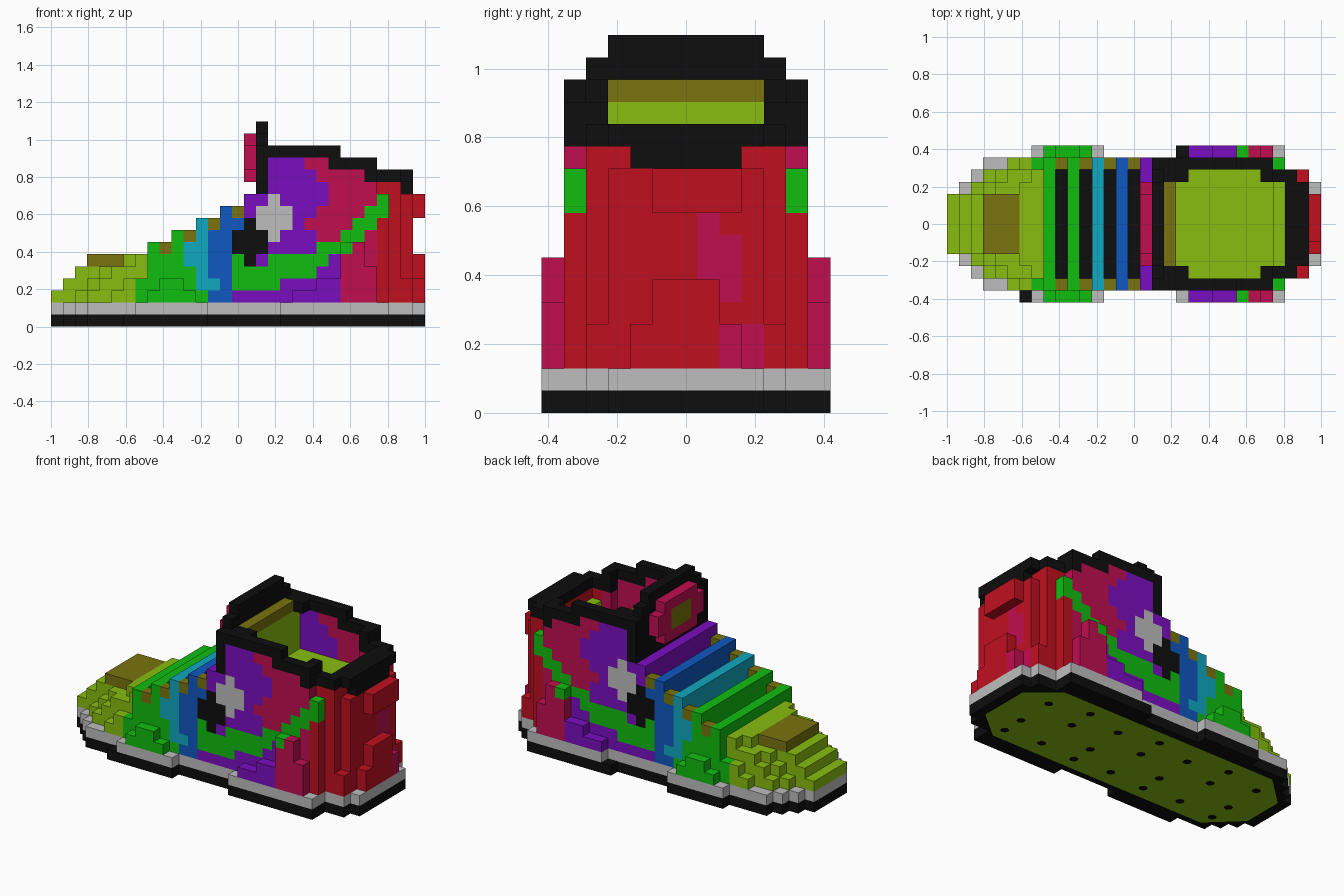
import bpy, bmesh, math
from mathutils import Vector

cube = bpy.data.objects.get("Cube")
if cube:
    bpy.data.objects.remove(cube, do_unlink=True)

V = 2 / 31                      # edge of one block
MID = 6                         # centre row across the width
PALETTE = {"black": "0E0E0E", "grey": "BEBEBE", "lime": "88BE10", "olive": "7A740E",
           "green": "10BE10", "teal": "10A8C0", "blue": "1058C0", "purple": "7A0EC0",
           "crimson": "C00E50", "red": "C01020"}


def make_material(name, code):
    mat = bpy.data.materials.new(name)
    mat.use_nodes = True
    srgb = [int(code[n:n + 2], 16) / 255 for n in (0, 2, 4)]
    rgba = [c / 12.92 if c < 0.04 else ((c + 0.055) / 1.055) ** 2.4 for c in srgb] + [1]
    mat.diffuse_color = rgba
    mat.node_tree.nodes["Principled BSDF"].inputs["Base Color"].default_value = rgba
    return mat


materials = {n: make_material(n, c) for n, c in PALETTE.items()}
names = list(PALETTE)
cells = {}                      # block position -> (part, colour)


def fill(part, colour, i0, i1, half, k0, k1, sides_only=False):
    """Fill a block run, symmetric about the centre row; colour may be a rule."""
    rows = (MID - half, MID + half) if sides_only else range(MID - half, MID + half + 1)
    for i in range(i0, i1 + 1):
        for j in rows:
            for k in range(k0, k1 + 1):
                cells[i, j, k] = (part, colour(i, j, k) if callable(colour) else colour)


# Painted pattern on the sides: patches over colour bands
SWOOSH = {15: (3, 5), 16: (3, 4), 17: (3, 4), 18: (3, 5), 19: (4, 5), 20: (4, 5),
          21: (4, 5), 22: (5, 6), 23: (6, 6), 24: (6, 7), 25: (7, 8), 26: (8, 9), 27: (9, 10)}


def patch(i, k, ci, low):
    """Rounded spot three blocks wide and four high."""
    return (i == ci and low <= k <= low + 3) or (abs(i - ci) == 1 and low < k < low + 3)


def paint(i, j, k):
    if i >= 29 and ((j in (7, 8) and 5 <= k - (j == 7) <= 7) or (j in (8, 9) and k < 4)):
        return "crimson"
    if patch(i, k, 16, 5):
        return "black"
    if patch(i, k, 18, 7):
        return "grey"
    if i in SWOOSH and SWOOSH[i][0] <= k <= SWOOSH[i][1]:
        return "green"
    if i >= 27:
        return "red"
    crimson_from = 24 if k < 7 else {7: 22, 8: 21, 9: 22, 12: 22, 13: 21}.get(k, 23)
    if i >= crimson_from:
        return "crimson"
    if i >= (15 if k < 3 else 16):
        return "purple"
    if i >= (14 if k == 3 or k > 7 else 13):
        return "blue"
    if i >= (11 if k > 4 else 12 if k > 2 else 13):
        return "teal"
    return "green" if i >= (7 if k < 4 else 8) else "lime"


# Outsole and midsole share one stepped outline
for part, colour, k in (("outsole", "black", 0), ("midsole", "grey", 1)):
    for i0, i1, half in ((0, 0, 2), (1, 1, 3), (2, 2, 4), (3, 18, 5), (7, 12, 6),
                         (19, 27, 6), (28, 29, 4), (30, 30, 3)):
        fill(part, colour, i0, i1, half, k, k)
cells[6, 0, 0] = ("outsole", "black")
del cells[19, 12, 1]

# Toe cap: terraced layers
TOE = {2: ((0, 1, 2), (2, 2, 3), (3, 4, 4), (5, 7, 5)),
       3: ((1, 2, 2), (3, 3, 3), (4, 5, 4), (6, 7, 5)),
       4: ((2, 3, 2), (4, 4, 3), (5, 7, 4)),
       5: ((6, 6, 3), (7, 7, 4))}
for k, runs in TOE.items():
    for i0, i1, half in runs:
        fill("toe_cap", paint, i0, i1, half, k, k)
fill("toe_cap", "olive", 3, 5, 2, 5, 5)

# Throat of the upper, with laces raised between dark gaps and olive eyelets
for i in range(8, 18):
    top = 6 + (i - 8) // 2
    fill("upper", paint, i, i, 5, 2, top)
    if i % 2 == 0:
        fill("laces", ("green", "green", "teal", "blue", "purple")[(i - 8) // 2], i, i, 4, top, top)
    elif i < 17:
        fill("eyelets", "olive", i, i, 5, top, top, True)
        for j in range(MID - 4, MID + 5):
            del cells[i, j, top]
        fill("tongue", "black", i, i, 4, top - 1, top - 1)

# Insole and padded lining
fill("insole", "lime", 18, 27, 4, 2, 9)
fill("lining", "lime", 18, 18, 4, 10, 13)
fill("lining", "olive", 18, 18, 3, 14, 14)
fill("lining", "lime", 27, 27, 3, 10, 10)

# Side walls, heel counter and heel tab
fill("upper", paint, 18, 23, 5, 2, 13, True)
fill("upper", paint, 24, 26, 5, 2, 12, True)
fill("upper", paint, 27, 27, 5, 2, 10, True)
fill("upper", paint, 26, 27, 4, 2, 11, True)
fill("heel", paint, 28, 28, 4, 2, 11)
fill("heel", paint, 29, 29, 3, 2, 10)
fill("heel", paint, 29, 29, 4, 2, 3)
fill("heel", paint, 30, 30, 2, 2, 3)
fill("heel", paint, 30, 30, 1, 4, 5)
fill("heel_tab", "red", 30, 30, 1, 9, 10)
for k in (9, 10):
    cells[30, 8, k] = ("heel_tab", "red")

# Flared panels along the bottom edge
for i, height in {8: 1, 9: 2, 10: 2, 11: 1, 20: 1, 21: 1, 22: 2, 23: 2,
                  24: 5, 25: 5, 26: 3}.items():
    fill("side_panels", paint, i, i, 6, 2, 1 + height, True)

# Collar steps down towards the heel
fill("collar", "black", 18, 23, 5, 14, 14, True)
fill("collar", "black", 18, 19, 4, 14, 14, True)
fill("collar", "black", 23, 26, 5, 13, 13, True)
fill("collar", "black", 26, 26, 5, 12, 12, True)
fill("collar", "black", 26, 26, 4, 12, 13, True)
fill("collar", "black", 27, 27, 4, 12, 12, True)
fill("collar", "black", 28, 28, 4, 12, 12)
fill("collar", "black", 29, 29, 3, 12, 12)
fill("collar", "black", 29, 29, 2, 11, 11)

# Tongue with its front badge
fill("tongue", "black", 17, 17, 5, 11, 14)
fill("tongue", "black", 17, 17, 4, 15, 15)
fill("tongue", "black", 17, 17, 3, 16, 16)
fill("tongue_badge", "crimson", 16, 16, 2, 12, 15)
fill("tongue_badge", "crimson", 16, 16, 3, 13, 14)
fill("tongue_badge", "olive", 16, 16, 1, 13, 14)


# Turn each part into a mesh of its exposed block faces
def build_part(part):
    bm = bmesh.new()
    verts = {}

    def corner(p):
        key = tuple(p)
        if key not in verts:
            verts[key] = bm.verts.new(((key[0] - 15.5) * V, (key[1] - 6.5) * V, key[2] * V))
        return verts[key]

    for pos, (owner, colour) in cells.items():
        if owner != part:
            continue
        for axis in range(3):
            for step in (0, 1):
                side = list(pos)
                side[axis] += 2 * step - 1
                if tuple(side) in cells:
                    continue
                loop = []
                for a, b in ((0, 0), (1, 0), (1, 1), (0, 1)):
                    p = list(pos)
                    p[axis] += step
                    p[(axis + 1) % 3] += a
                    p[(axis + 2) % 3] += b
                    loop.append(corner(p))
                face = bm.faces.new(loop if step else loop[::-1])
                face.material_index = names.index(colour)
    finish(part, bm, names)


def finish(name, bm, colours):
    mesh = bpy.data.meshes.new(name)
    bm.to_mesh(mesh)
    bm.free()
    for c in colours:
        mesh.materials.append(materials[c])
    bpy.context.collection.objects.link(bpy.data.objects.new(name, mesh))


for part in sorted({owner for owner, _ in cells.values()}):
    build_part(part)


# Tread plate and round studs under the sole
def plate(bm, outline, z):
    face = bm.faces.new([bm.verts.new((x, y, z)) for x, y in outline])
    face.normal_update()
    if face.normal.z > 0:
        face.normal_flip()


tread = bmesh.new()
half_outline = [(-0.93, 0.13), (-0.74, 0.31), (0.76, 0.31), (0.94, 0.16)]
plate(tread, half_outline + [(x, -y) for x, y in reversed(half_outline)], -0.002)
finish("tread", tread, ["lime"])

studs = bmesh.new()
for n in range(7):
    x = -0.75 + n * 0.25
    for y in ((-0.2, 0.06, 0.22) if n % 2 else (-0.22, -0.08, 0.16)):
        plate(studs, [(x + 0.026 * math.cos(a * math.pi / 4), y + 0.026 * math.sin(a * math.pi / 4))
                      for a in range(8)], -0.004)
finish("tread_studs", studs, ["black"])
